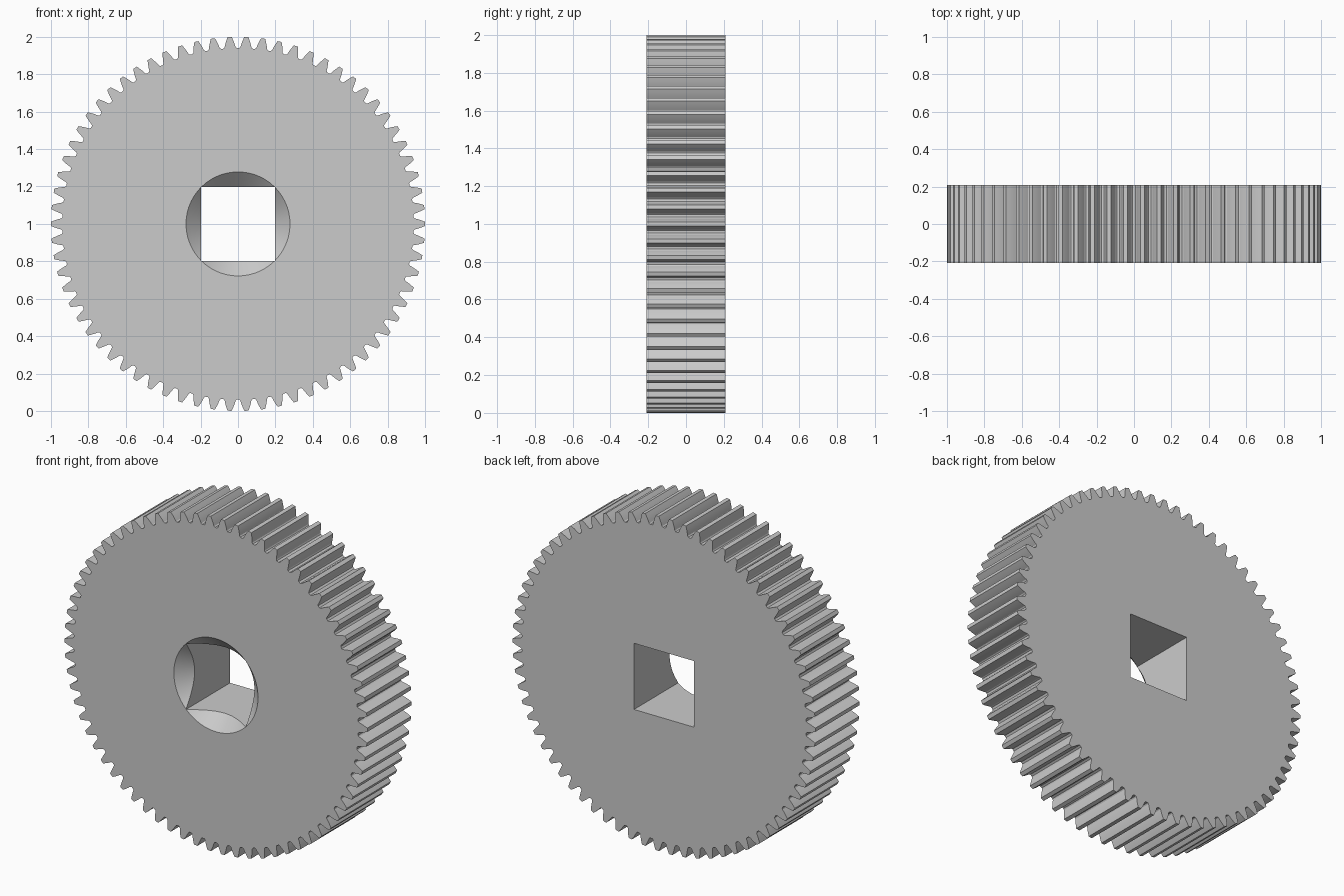
import bpy
import bmesh
from math import acos, cos, sin, tan, pi, radians, sqrt
from mathutils import Matrix

TEETH = 70
TIP, ROOT = 1.0, 0.94
PITCH = TEETH / (TEETH + 2)
HALF_DEPTH = 0.208
HOLE = 0.1975
CHAMFER = 0.278
CENTRE = Matrix.Translation((0, 0, 1))

cube = bpy.data.objects.get("Cube")
if cube:
    bpy.data.objects.remove(cube, do_unlink=True)

steel = bpy.data.materials.new("plain grey")
steel.use_nodes = True
grey = (0.6, 0.6, 0.6, 1)
steel.diffuse_color = grey
steel.node_tree.nodes["Principled BSDF"].inputs["Base Color"].default_value = grey


def make_object(name, bm):
    bmesh.ops.recalc_face_normals(bm, faces=bm.faces)
    mesh = bpy.data.meshes.new(name)
    bm.to_mesh(mesh)
    bm.free()
    mesh.materials.append(steel)
    obj = bpy.data.objects.new(name, mesh)
    bpy.context.collection.objects.link(obj)
    return obj


def involute(angle):
    return tan(angle) - angle


def half_width(r):
    """Half the angle a tooth spans at radius r."""
    pressure = radians(20)
    base = PITCH * cos(pressure)
    return pi / (2 * TEETH) + involute(pressure) - involute(acos(base / r))


# Toothed outline: one involute flank, mirrored, repeated around the rim
STEPS = 4
flank = []
for i in range(STEPS + 1):
    r = ROOT + 0.006 + (TIP - ROOT - 0.006) * i / STEPS
    flank.append((r, half_width(r)))
flank.insert(0, (ROOT, half_width(ROOT) + 0.005))
tooth = [(r, -a) for r, a in flank] + [(r, a) for r, a in reversed(flank)]

bm = bmesh.new()
outline = []
for k in range(TEETH):
    for r, a in tooth:
        t = a + 2 * pi * k / TEETH
        outline.append(bm.verts.new((r * cos(t), -HALF_DEPTH, 1 + r * sin(t))))
front = bm.faces.new(outline)
back = bmesh.ops.extrude_face_region(bm, geom=[front])["geom"]
bmesh.ops.translate(bm, vec=(0, 2 * HALF_DEPTH, 0),
                    verts=[g for g in back if isinstance(g, bmesh.types.BMVert)])
gear = make_object("gear_wheel", bm)

# Square shaft hole, right through
bm = bmesh.new()
bmesh.ops.create_cube(bm, size=1, matrix=CENTRE @ Matrix.Diagonal((2 * HOLE, 1, 2 * HOLE, 1)))
hole = make_object("square_hole_cutter", bm)

# Conical countersink on the front only, 45 degrees
bm = bmesh.new()
extra = 0.02
length = CHAMFER + extra
bmesh.ops.create_cone(
    bm, cap_ends=True, segments=96, radius1=length, radius2=0.01, depth=length - 0.01,
    matrix=CENTRE @ Matrix.Translation((0, -HALF_DEPTH - extra + (length - 0.01) / 2, 0))
    @ Matrix.Rotation(-pi / 2, 4, 'X'))
sink = make_object("countersink_cutter", bm)

# Cut both, keep the result and drop the cutters
for cutter in (hole, sink):
    cutter.hide_render = True
    mod = gear.modifiers.new(cutter.name, 'BOOLEAN')
    mod.operation = 'DIFFERENCE'
    mod.solver = 'EXACT'
    mod.object = cutter
bpy.context.view_layer.update()
result = bpy.data.meshes.new_from_object(
    gear.evaluated_get(bpy.context.evaluated_depsgraph_get()))
gear.modifiers.clear()
gear.data = result
for cutter in (hole, sink):
    bpy.data.objects.remove(cutter, do_unlink=True)

for obj in bpy.context.selected_objects:
    obj.select_set(False)
gear.select_set(True)
bpy.context.view_layer.objects.active = gear
bpy.ops.object.shade_smooth_by_angle(angle=radians(20))
